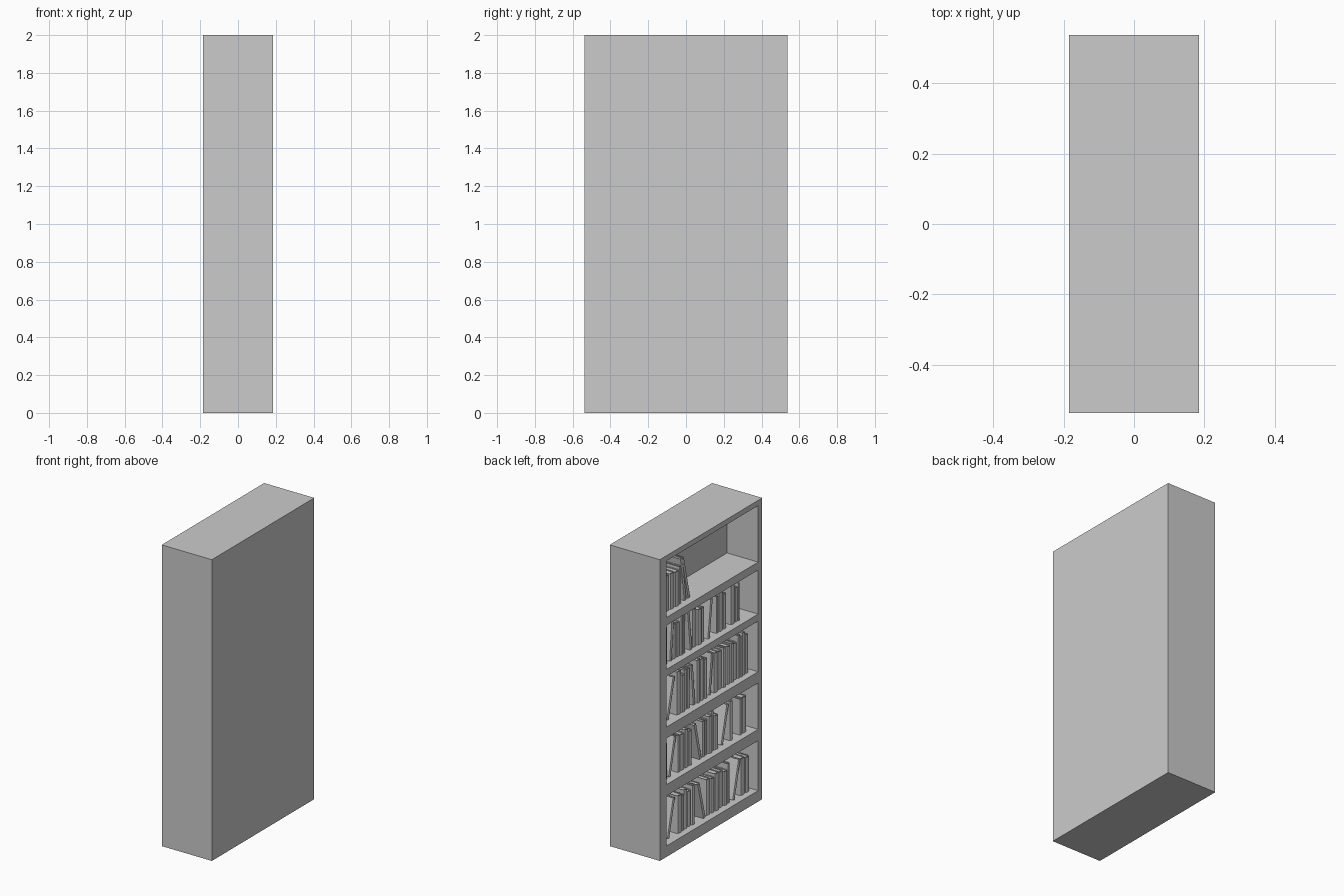
import bpy, bmesh, math, random
from mathutils import Matrix, Vector

if "Cube" in bpy.data.objects:
    bpy.data.objects.remove(bpy.data.objects["Cube"])

random.seed(4)
X0, X1, Y = -0.184, 0.184, 0.537
XB = 0.044                       # inner face of the thick back
YL, YR = 0.466, -0.494           # opening sides


def box(name, lo, hi):
    bm = bmesh.new()
    bmesh.ops.create_cube(bm, size=1)
    for v in bm.verts:
        v.co = Vector([lo[i] if v.co[i] < 0 else hi[i] for i in range(3)])
    me = bpy.data.meshes.new(name)
    bm.to_mesh(me)
    bm.free()
    ob = bpy.data.objects.new(name, me)
    bpy.context.collection.objects.link(ob)
    return ob


def prism(bm, pts, z0, z1):
    low = [bm.verts.new((x, y, z0)) for x, y in pts]
    top = [bm.verts.new((x, y, z1)) for x, y in pts]
    n = len(pts)
    bm.faces.new(low[::-1])
    bm.faces.new(top)
    for i in range(n):
        j = (i + 1) % n
        bm.faces.new((low[i], low[j], top[j], top[i]))


def book(name, u, floor, t, h, lean=0):
    """Rounded-spine cover wrapped round a recessed page block; u = distance from the left side."""
    bm = bmesh.new()
    d, c, s = 0.165 + 0.06 * (h - 0.25), 0.004, 5
    r = min(t * 0.3, 0.012)

    def arc(w, x):
        return [(x - r * math.sin(math.pi * i / s), w * math.cos(math.pi * i / s)) for i in range(s + 1)]
    outer, inner = arc(t / 2, r), arc(t / 2 - c, r + c)
    prism(bm, [(d, t / 2)] + outer + [(d, -t / 2), (d, -t / 2 + c)] + inner[::-1] + [(d, t / 2 - c)], 0, h)
    w = t / 2 - c
    prism(bm, [(r + c, -w), (d - 0.006, -w), (d - 0.006, w), (r + c, w)], 0.005, h - 0.006)
    bmesh.ops.recalc_face_normals(bm, faces=bm.faces)
    # lean about the lower corner on the side it falls towards
    a = math.radians(lean)
    side = -t / 2 if lean >= 0 else t / 2
    piv = Vector((0, side, 0))
    bm.transform(Matrix.Translation(piv) @ Matrix.Rotation(a, 4, 'X') @ Matrix.Translation(-piv))
    bm.transform(Matrix.Translation((X0 + 0.042 + random.uniform(-.004, .006), Y - u - t / 2, floor)))
    me = bpy.data.meshes.new(name)
    bm.to_mesh(me)
    bm.free()
    ob = bpy.data.objects.new(name, me)
    bpy.context.collection.objects.link(ob)


# Case
box("back_panel", (XB, YR, 0), (X1, YL, 2))
box("left_side", (X0, YL, 0), (X1, Y, 2))
box("right_side", (X0, -Y, 0), (X1, YR, 2))
slabs = [(0, .073), (.405, .48), (.788, .862), (1.198, 1.245), (1.537, 1.59), (1.965, 2)]
for i, (a, b) in enumerate(slabs):
    box(f"shelf_{i}", (X0, YR, a), (XB, YL, b))

# Rows of books: floor, height, upright spans, leaning books (start, angle)
rows = [
    (.073, .25, [(.075, .135), (.25, .43), (.56, .80), (.91, 1.02)],
     [(.145, 14), (.515, -14), (.82, 14)]),
    (.48, .25, [(.075, .15), (.25, .40), (.51, .69), (.80, .83), (.90, .98)],
     [(.155, 14), (.475, -13), (.705, 14)]),
    (.862, .265, [(.075, .135), (.245, .39), (.45, .57), (.63, .75), (.77, 1.0)],
     [(.14, 14), (.415, -5), (.58, 6)]),
    (1.245, .25, [(.075, .16), (.20, .34), (.41, .55), (.66, .78), (.81, .90)],
     [(.17, 5), (.375, -6), (.56, 7)]),
    (1.59, .25, [(.075, .29)], [(.325, -8), (.365, -13)]),
]
for r, (floor, h, spans, leans) in enumerate(rows):
    n = 0
    for u0, u1 in spans:
        u = u0
        while u1 - u > 0.015:
            t = min(random.choice((.025, .032, .04, .048)), u1 - u)
            book(f"book_{r}_{n}", u, floor, t - .001, h + random.uniform(-.025, .02))
            u += t
            n += 1
    for u, ang in leans:
        book(f"leaning_book_{r}_{n}", u, floor, .025, h + .005 + (.04 if r == 4 else 0), ang)
        n += 1
